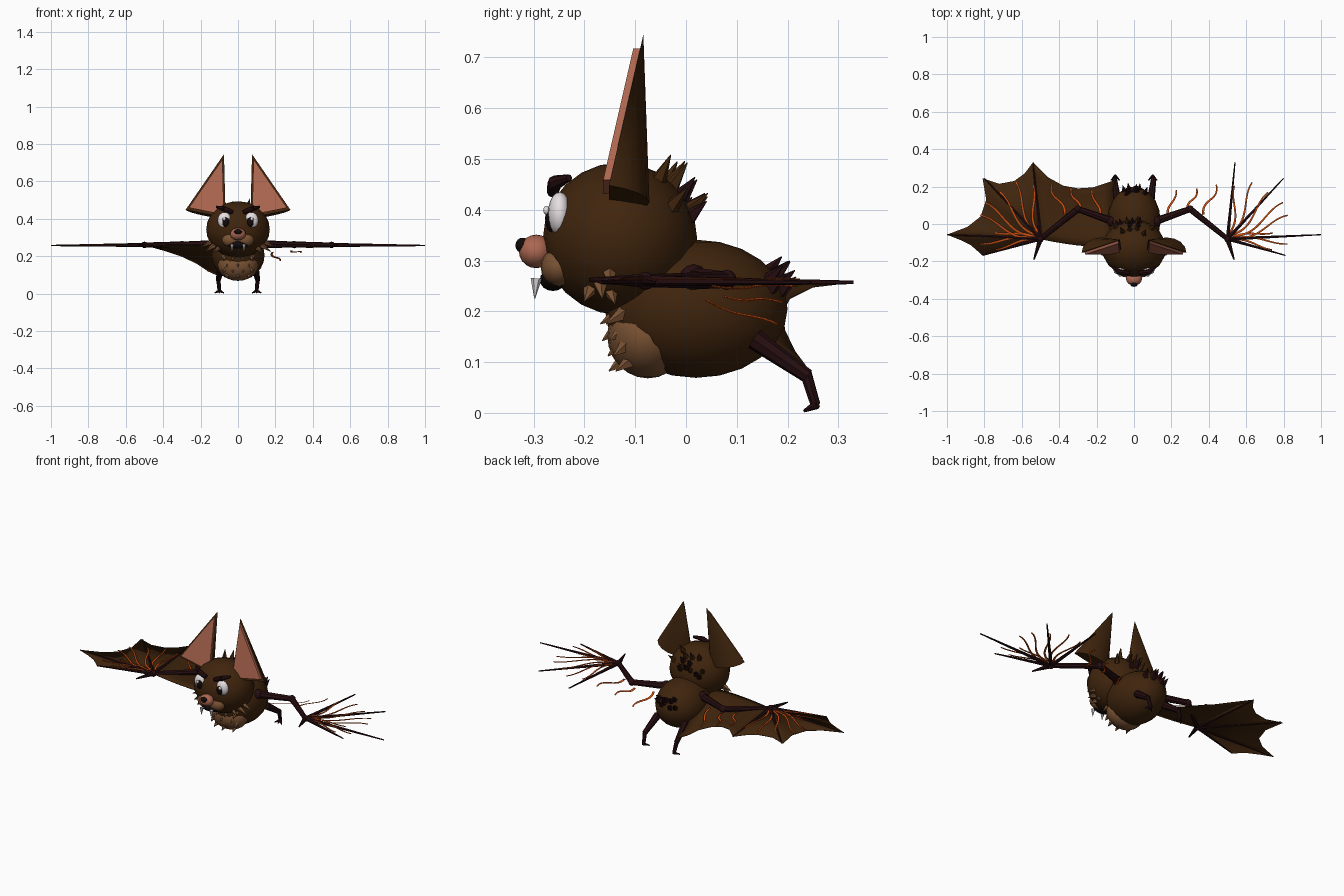
import bpy, bmesh, math, random
from mathutils import Vector

if "Cube" in bpy.data.objects:
    bpy.data.objects.remove(bpy.data.objects["Cube"])

random.seed(4)


def mat(name, rgb):
    m = bpy.data.materials.new(name)
    m.diffuse_color = (*rgb, 1)
    m.use_nodes = True
    m.node_tree.nodes["Principled BSDF"].inputs["Base Color"].default_value = m.diffuse_color
    return m


BROWN = mat("brown fur", (.05, .018, .004))
MAROON = mat("dark maroon skin", (.019, .004, .005))
SALMON = mat("salmon skin", (.42, .135, .08))
TAN = mat("tan fur", (.195, .085, .033))
ORANGE = mat("orange veins", (.62, .08, .006))
WHITE = mat("white", (.8, .74, .76))
BLACK = mat("black", (.006, .003, .003))


def finish(name, bm, material, smooth=True):
    bmesh.ops.recalc_face_normals(bm, faces=bm.faces)
    me = bpy.data.meshes.new(name)
    bm.to_mesh(me)
    bm.free()
    me.materials.append(material)
    for p in me.polygons:
        p.use_smooth = smooth
    ob = bpy.data.objects.new(name, me)
    bpy.context.collection.objects.link(ob)
    return ob


def ball(name, c, r, material, seg=20, rings=12):
    bm = bmesh.new()
    bmesh.ops.create_uvsphere(bm, u_segments=seg, v_segments=rings, radius=1)
    bmesh.ops.scale(bm, vec=r, verts=bm.verts)
    bmesh.ops.translate(bm, vec=c, verts=bm.verts)
    return finish(name, bm, material)


def rods(name, parts, material, seg=8):
    """Tapered rods, each given as (start, end, start radius, end radius)."""
    bm = bmesh.new()
    for a, b, r1, r2 in parts:
        a, b = Vector(a), Vector(b)
        d = b - a
        new = bmesh.ops.create_cone(bm, cap_ends=True, segments=seg, radius1=r1,
                                    radius2=r2, depth=d.length)["verts"]
        q = d.to_track_quat('Z', 'Y')
        for v in new:
            v.co = q @ v.co + (a + b) / 2
    return finish(name, bm, material, False)


def ribbon(name, ctrl, s, lift, width=.012, n=14):
    """Flat wavy strip lying on the wing, through four 2D Bezier points."""
    p = [Vector(c) for c in ctrl]
    bm = bmesh.new()
    prev = None
    for i in range(n + 1):
        t = i / n
        u = 1 - t
        c = p[0] * u**3 + p[1] * 3 * u * u * t + p[2] * 3 * u * t * t + p[3] * t**3
        d = ((p[1] - p[0]) * u * u + (p[2] - p[1]) * 2 * u * t + (p[3] - p[2]) * t * t).normalized()
        side = Vector((-d.y, d.x)) * width * (.5 - .2 * t)
        pair = [bm.verts.new((s * q.x, q.y, skin_z(q.x, q.y) + lift)) for q in (c - side, c + side)]
        if prev:
            bm.faces.new((prev[0], pair[0], pair[1], prev[1]))
        prev = pair
    ob = finish(name, bm, ORANGE)
    m = ob.modifiers.new("thickness", 'SOLIDIFY')
    m.thickness, m.offset = .002, 0


# Body masses
HEAD, HEAD_R = Vector((0, -.13, .343)), Vector((.17, .152, .15))
BODY, BODY_R = Vector((0, .02, .205)), Vector((.142, .18, .136))
ball("head", HEAD, HEAD_R, BROWN)
ball("body", BODY, BODY_R, BROWN)
ball("belly", (0, -.075, .152), (.108, .08, .084), TAN)


def on_surface(c, r, az, el, k=1.0):
    """Point on an ellipsoid; azimuth 0 faces back (+y)."""
    d = Vector((math.sin(az) * math.cos(el), math.cos(az) * math.cos(el), math.sin(el)))
    return c + Vector((d.x * r.x, d.y * r.y, d.z * r.z)) * k


def spikes(name, c, r, azs, els, length, material):
    parts = []
    for el in els:
        for az in azs:
            a = az + random.uniform(-.1, .1)
            e = el + random.uniform(-.08, .08)
            base, tip = on_surface(c, r, a, e, .95), on_surface(c, r, a, e, 1 + length)
            parts.append((base, tip + Vector((0, .005, .022)), .017, .001))
    rods(name, parts, material, 5)


# Fur spikes on the nape and the rump
spikes("nape_fur", HEAD, HEAD_R, (-.6, -.2, .2, .6), (.4, .85), .2, BROWN)
spikes("nape_dark_fur_middle", HEAD, HEAD_R, (-.12, .12), (.35, .55), .16, MAROON)
spikes("nape_dark_fur_side", HEAD, HEAD_R, (-.62, -.45), (.2,), .14, MAROON)
spikes("rump_fur", BODY, BODY_R, (-.4, -.2, 0, .2, .4), (.3, .5), .13, MAROON)

# Chest tufts in staggered rows
chest = []
for i, (z, yb, yt) in enumerate(((.205, -.125, -.175), (.172, -.125, -.165),
                                 (.142, -.125, -.16), (.112, -.11, -.152))):
    for x in ((-.055, 0, .055) if i % 2 else (-.07, -.025, .025, .07)):
        f = .25 * abs(x)
        chest.append(((x, yb + f, z), (x * 1.12, yt + f, z - .03), .022, .001))
rods("chest_tufts", chest, TAN, 5)

# Mouth and nose
ball("snout", (0, -.295, .318), (.042, .034, .033), SALMON, 16, 10)
ball("nose_tip", (0, -.322, .33), (.021, .014, .015), BLACK, 12, 8)
ball("mouth", (0, -.262, .262), (.055, .026, .022), BLACK, 16, 8)


# Drape of the wing skin towards the flank
def skin_z(x, y):
    fx = max(0, min(1, (.52 - x) / .4)) ** 1.5
    fy = max(0, min(1, (y + .05) / .27))
    return .258 - .165 * fx * fy


WRIST = (.5, -.08, .26)
FINGERS = ((1.0, -.057), (.8, .245), (.54, .33), (.81, -.168))
ARM_VEINS = (((.185, .04), (.16, .1), (.235, .12), (.225, .18)),
             ((.285, .075), (.28, .14), (.35, .12), (.335, .19)),
             ((.37, .05), (.36, .14), (.46, .12), (.44, .21)))
HAND_VEINS = ((.56, .2), (.655, .21), (.735, .15), (.81, .09), (.83, .02),
              (.74, -.035), (.82, -.09), (.74, -.125))

for s, side in ((-1, "left"), (1, "right")):
    def P(x, y, z):
        return (s * x, y, z)

    # Face
    ball(side + "_muzzle", P(.036, -.25, .287), (.05, .036, .038), TAN, 16, 10)
    ball(side + "_eye", P(.072, -.249, .392), (.037, .023, .043), WHITE, 16, 10)
    ball(side + "_pupil", P(.066, -.265, .383), (.02, .0125, .027), BLACK, 12, 8)
    ball(side + "_eye_glint", P(.074, -.275, .399), (.009, .006, .009), WHITE, 8, 6)
    rods(side + "_brow", [(P(.028, -.262, .435), P(.075, -.258, .453), .012, .015),
                          (P(.075, -.258, .453), P(.115, -.23, .463), .015, .007)], MAROON)
    rods(side + "_fang", [(P(.032, -.295, .265), P(.032, -.298, .225), .011, .001)], WHITE, 6)
    rods(side + "_cheek_tufts", [
        (P(.115, -.17, .265), P(.175, -.165, .225), .02, .001),
        (P(.12, -.15, .285), P(.195, -.15, .25), .02, .001),
        (P(.095, -.185, .25), P(.13, -.2, .22), .018, .001),
        (P(.1, -.15, .245), P(.14, -.14, .215), .018, .001)], TAN, 5)

    # Ear: flat front, rounded back, narrowing to a tip
    bm = bmesh.new()
    tip = bm.verts.new(P(.075, -.084, .745))
    inner, outer = Vector((.066, -.152, .405)), Vector((.28, -.152, .448))
    ring = [bm.verts.new(P(*(inner.lerp(outer, .5 - .5 * math.cos(t))
                             + Vector((0, .08 * math.sin(t), -.012 * math.sin(t))))))
            for t in [math.pi * i / 8 for i in range(9)]]
    for a, b in zip(ring, ring[1:] + ring[:1]):
        bm.faces.new((a, b, tip))
    bm.faces.new(ring)
    ear = finish(side + "_ear", bm, BROWN)
    bpy.context.view_layer.objects.active = ear
    ear.select_set(True)
    bpy.ops.object.shade_smooth_by_angle(angle=math.radians(40))
    ear.select_set(False)

    # Inner ear pad, standing a little proud of the ear front
    cs = [inner, outer, Vector((.075, -.084, .745))]
    mid = sum(cs, Vector()) / 3
    bm = bmesh.new()
    flat = [c.lerp(mid, .13) for c in cs]
    vs = [bm.verts.new(P(p.x, p.y - .014, p.z)) for p in flat]
    vb = [bm.verts.new(P(p.x, p.y + .002, p.z)) for p in flat]
    bm.faces.new(vs)
    bm.faces.new(vb[::-1])
    for i in range(3):
        j = (i + 1) % 3
        bm.faces.new((vs[i], vb[i], vb[j], vs[j]))
    finish(side + "_inner_ear", bm, SALMON, False)

    # Arm, thumb and fingers
    rods(side + "_arm", [(P(.1, .01, .265), P(.3, .08, .262), .022, .016),
                         (P(.3, .08, .262), P(*WRIST), .017, .013),
                         (P(*WRIST), P(.535, -.19, .262), .014, .004)], MAROON)
    for part, c, r in (("shoulder", (.12, .015, .265), .028), ("elbow", (.3, .08, .262), .02),
                       ("wrist", WRIST, .018)):
        ball(f"{side}_{part}", P(*c), (r, r, r), MAROON, 10, 6)
    rods(side + "_fingers", [(P(*WRIST), P(x, y, .257), .011, .0035) for x, y in FINGERS],
         MAROON, 6)

    # Veins
    for pts in ARM_VEINS:
        ribbon(side + "_arm_vein", pts, s, .006)
    for ex, ey in HAND_VEINS:
        d = Vector((ex - .5, ey + .08))
        n = Vector((-d.y, d.x)) * (.2 if ey > -.02 else -.13)
        ribbon(side + "_hand_vein", [Vector((.5, -.08)) + d * t + n * w
                                     for t, w in ((.1, 0), (.45, -1), (.7, .6), (1, .4))], s, .006)

    # Leg and clawed foot
    rods(side + "_leg", [(P(.09, .135, .145), P(.105, .24, .072), .021, .014),
                         (P(.105, .236, .078), P(.1, .255, .016), .012, .01)], MAROON)
    rods(side + "_toes", [(P(.1, .257, .016), P(.1 + dx, .233, .004), .009, .003)
                          for dx in (-.024, 0, .024)], MAROON, 6)

# Wing skin, on one side only: hand fan plus a draped arm panel
bm = bmesh.new()
hub = bm.verts.new((-.5, -.08, .257))
edge = [(.81, -.168), (.87, -.115), (.93, -.085), (1, -.057), (.89, -.015), (.82, .04),
        (.79, .13), (.81, .245), (.72, .215), (.64, .23), (.585, .27), (.54, .33)]
rim = [bm.verts.new((-x, y, .257)) for x, y in edge]
for a, b in zip(rim, rim[1:]):
    bm.faces.new((hub, a, b))
trail = ((.54, .33), (.46, .25), (.38, .205), (.3, .19), (.22, .195), (.16, .215), (.1, .235))
cols = []
for i, (x1, y1) in enumerate(trail):
    u = i / 6
    x0, y0 = .5 - .39 * u, -.082 - .04 * math.sin(u * math.pi * .6)
    col = []
    for k in range(9):
        t = k / 8
        x, y = x0 + (x1 - x0) * t, y0 + (y1 - y0) * t
        col.append(bm.verts.new((-x, y, skin_z(x, y))))
    cols.append(col)
for c0, c1 in zip(cols, cols[1:]):
    for k in range(8):
        bm.faces.new((c0[k], c0[k + 1], c1[k + 1], c1[k]))
bmesh.ops.remove_doubles(bm, verts=bm.verts, dist=.003)
skin = finish("wing_skin", bm, BROWN)
mod = skin.modifiers.new("thickness", 'SOLIDIFY')
mod.thickness, mod.offset = .003, 0
